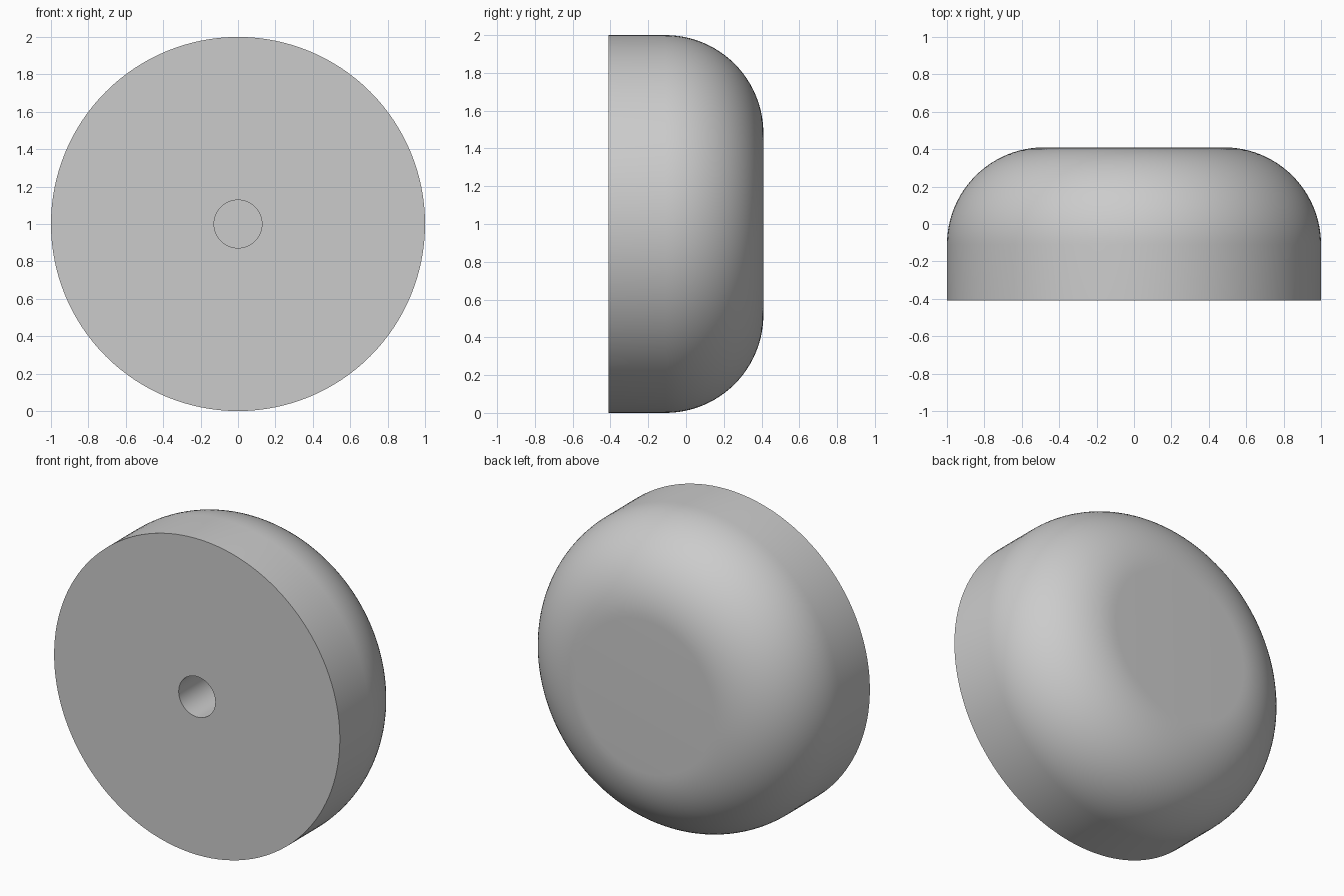
import bpy
import bmesh
from math import sin, cos, pi, radians
from mathutils import Matrix, Vector

cube = bpy.data.objects.get("Cube")
if cube:
    bpy.data.objects.remove(cube, do_unlink=True)

RADIUS, FRONT, BACK = 1.0, -0.41, 0.41
FILLET = 0.52
HOLE_RADIUS, HOLE_DEPTH = 0.128, 0.5
SEGMENTS, ARC_STEPS = 128, 24

# Plain grey material
grey = bpy.data.materials.new("plain_grey")
grey.use_nodes = True
colour = (0.6, 0.6, 0.6, 1)
grey.diffuse_color = colour
grey.node_tree.nodes["Principled BSDF"].inputs["Base Color"].default_value = colour

# Half profile: blind hole, flat front, straight rim, rounded back
profile = [(0, FRONT + HOLE_DEPTH), (HOLE_RADIUS, FRONT + HOLE_DEPTH),
           (HOLE_RADIUS, FRONT), (RADIUS, FRONT)]
for i in range(ARC_STEPS + 1):
    a = pi / 2 * i / ARC_STEPS
    profile.append((RADIUS - FILLET + FILLET * cos(a), BACK - FILLET + FILLET * sin(a)))
profile.append((0, BACK))

# Revolve the profile about the front-to-back axis
bm = bmesh.new()
verts = [bm.verts.new((r, y, 0)) for r, y in profile]
edges = [bm.edges.new(pair) for pair in zip(verts, verts[1:])]
bmesh.ops.spin(bm, geom=verts + edges, cent=Vector(), axis=(0, 1, 0),
               angle=2 * pi, steps=SEGMENTS, use_merge=True)
bmesh.ops.remove_doubles(bm, verts=bm.verts, dist=0.0001)
bmesh.ops.recalc_face_normals(bm, faces=bm.faces)
bm.transform(Matrix.Translation((0, 0, RADIUS)))

mesh = bpy.data.meshes.new("rounded_knob")
bm.to_mesh(mesh)
bm.free()
mesh.materials.append(grey)
knob = bpy.data.objects.new("rounded_knob", mesh)
bpy.context.collection.objects.link(knob)

# Smooth curves, sharp front and hole rims
bpy.ops.object.select_all(action='DESELECT')
knob.select_set(True)
bpy.context.view_layer.objects.active = knob
bpy.ops.object.shade_smooth_by_angle(angle=radians(30))
